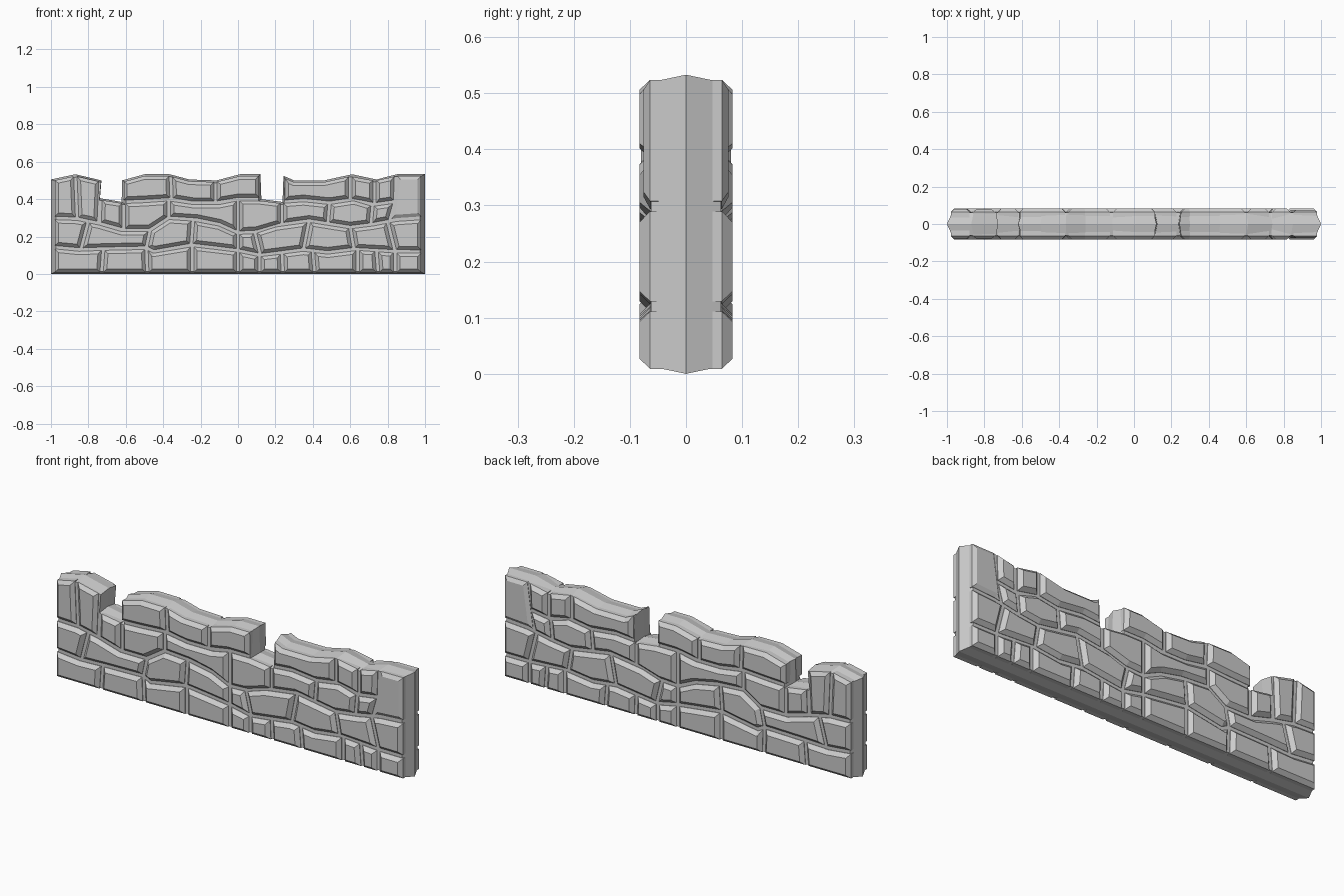
import bpy, bmesh
from mathutils import Vector

if "Cube" in bpy.data.objects:
    bpy.data.objects.remove(bpy.data.objects["Cube"])

# Course lines across the wall (x, z)
GROUND = [(-1, 0), (1, 0)]
B1 = [(-1, .145), (-.85, .13), (-.72, .135), (-.5, .145), (-.45, .12), (-.25, .155), (-.12, .14),
      (0, .125), (.12, .1), (.35, .13), (.48, .115), (.64, .135), (.85, .12), (1, .12)]
B2 = [(-1, .3), (-.86, .295), (-.74, .27), (-.62, .235), (-.47, .235), (-.37, .3), (-.22, .29),
      (-.1, .265), (0, .22), (.1, .225), (.2, .26), (.38, .285), (.6, .25), (.72, .265),
      (.85, .29), (1, .3)]
B3 = [(-1, .4), (-.73, .405), (-.62, .385), (-.5, .39), (-.36, .4), (-.24, .38), (-.1, .38),
      (0, .4), (.12, .4), (.24, .385), (.35, .395), (.49, .38), (.62, .4), (.72, .37), (.86, .39)]
TOP = [(-1, .505), (-.87, .533), (-.73, .5), (-.738, .405), (-.622, .385), (-.62, .5), (-.5, .533),
       (-.365, .533), (-.26, .505), (-.115, .5), (.01, .533), (.12, .533), (.125, .4), (.238, .385),
       (.243, .525), (.3, .5), (.46, .5), (.61, .533), (.74, .505), (.85, .533), (1, .533)]


def height(line, x):
    for (x0, z0), (x1, z1) in zip(line, line[1:]):
        if x0 <= x <= x1:
            return z0 + (z1 - z0) * (x - x0) / (x1 - x0)
    return line[-1][1]


def inset(poly, d):
    # mitred inset of a counter-clockwise outline
    out = []
    for i, p in enumerate(poly):
        a = (p - poly[i - 1]).normalized()
        b = (poly[(i + 1) % len(poly)] - p).normalized()
        na, nb = Vector((-a.y, a.x)), Vector((-b.y, b.x))
        out.append(p + (na + nb) * (d / max(1 + na.dot(nb), .5)))
    return out


def loft(name, rings):
    bm = bmesh.new()
    loops = [[bm.verts.new((p.x, y, p.y)) for p in ring] for y, ring in rings]
    n = len(loops[0])
    for a, b in zip(loops, loops[1:]):
        for i in range(n):
            j = (i + 1) % n
            bm.faces.new((a[i], a[j], b[j], b[i]))
    bm.faces.new(loops[0])
    bm.faces.new(loops[-1][::-1])
    bmesh.ops.recalc_face_normals(bm, faces=bm.faces)
    me = bpy.data.meshes.new(name)
    bm.to_mesh(me)
    bm.free()
    bpy.context.collection.objects.link(bpy.data.objects.new(name, me))


def stone(name, low, high, left, right, d=.083):
    # left and right are joints: (x at bottom, x at top)
    def edge(line, x0, x1):
        mid = [p for p in line if x0 + .035 < p[0] < x1 - .035]
        return [(x0, height(line, x0))] + mid + [(x1, height(line, x1))]
    pts = edge(low, left[0], right[0]) + edge(high, left[1], right[1])[::-1]
    poly = [Vector(p) for p in pts]
    base, face = inset(poly, .009), inset(poly, .027)
    loft(name, [(-d, face), (-.064, base), (.064, base), (d, face)])


def course(name, low, high, joints, d=.083):
    for i, (l, r) in enumerate(zip(joints, joints[1:])):
        stone(f"{name}_stone_{i + 1}", low, high, l, r, d)


# Core with ridged edges: outline of the whole wall, including the two gaps
outline = [Vector(p) for p in GROUND + TOP[::-1]]
shrunk = [Vector((p.x * .985, p.y)) for p in inset(outline, .013)]
loft("wall_core", [(-.062, shrunk), (0, outline), (.062, shrunk)])

# Courses of stones, showing on both sides
E = .988
course("bottom", GROUND, B1, [(-E, -E), (-.73, -.72), (-.485, -.49), (-.245, -.245), (0, 0),
                              (.115, .115), (.24, .235), (.41, .4), (.64, .64), (.75, .74), (.84, .84), (E, E)])
course("second", B1, B2, [(-E, -E), (-.84, -.8), (-.49, -.47), (-.25, -.24), (0, 0), (.12, .09),
                          (.35, .38), (.62, .6), (.84, .8), (E, E)])
course("third", B2, B3, [(-.74, -.735), (-.61, -.61), (-.37, -.37), (0, 0), (.235, .235),
                         (.48, .49), (.71, .72), (.81, .84)])
course("left_end", B2, TOP, [(-E, -E), (-.86, -.87), (-.745, -.735)], .08)
course("top_middle", B3, TOP, [(-.62, -.619), (-.355, -.36), (-.12, -.12), (.122, .12)])
course("top_right", B3, TOP, [(.242, .244), (.6, .6), (.73, .73), (.84, .845)])
course("right_end", B2, TOP, [(.81, .845), (E, E)], .076)
